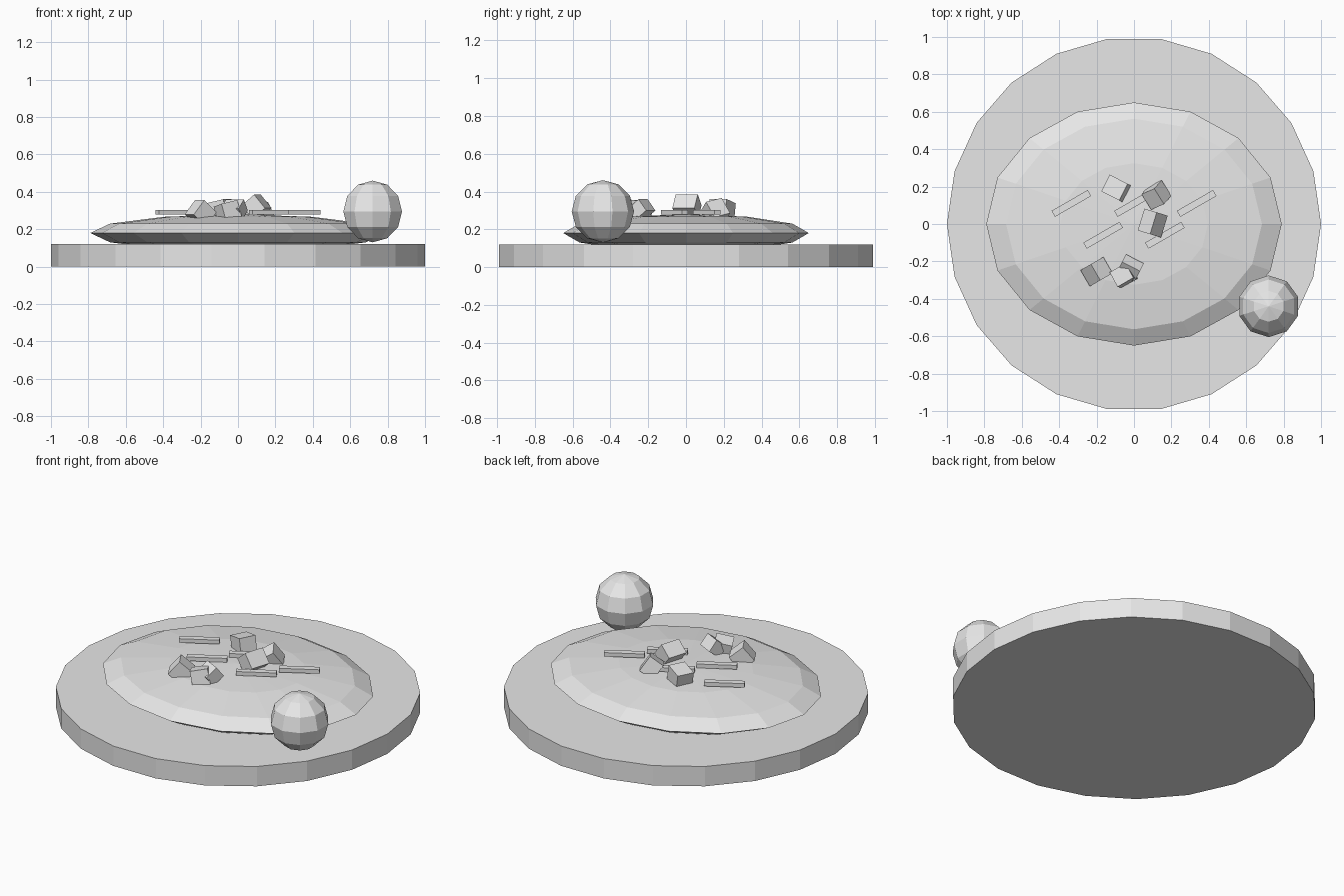
import bpy
from math import radians
from mathutils import Matrix, Vector

cube = bpy.data.objects.get("Cube")
if cube:
    bpy.data.objects.remove(cube, do_unlink=True)

# Single plain grey for every part
grey = bpy.data.materials.new("plain_grey")
grey.use_nodes = True
grey.diffuse_color = (0.8, 0.8, 0.8, 1)
grey.node_tree.nodes["Principled BSDF"].inputs["Base Color"].default_value = (0.8, 0.8, 0.8, 1)


def finish(name):
    obj = bpy.context.object
    obj.name = obj.data.name = name
    obj.data.materials.append(grey)
    return obj


def ball(name, segments, location, scale):
    bpy.ops.mesh.primitive_uv_sphere_add(segments=segments, ring_count=6, radius=1)
    obj = finish(name)
    obj.data.transform(Matrix.LocRotScale(Vector(location), None, Vector(scale)))
    return obj


def box(name, location, size, turn, tilt_x=0, tilt_y=0):
    bpy.ops.mesh.primitive_cube_add(size=1)
    obj = finish(name)
    rotation = (Matrix.Rotation(radians(turn), 3, 'Z')
                @ Matrix.Rotation(radians(tilt_x), 3, 'X')
                @ Matrix.Rotation(radians(tilt_y), 3, 'Y'))
    obj.data.transform(Matrix.LocRotScale(Vector(location), rotation, Vector(size)))
    return obj


# Round plate with a corner on the x axis
bpy.ops.mesh.primitive_cylinder_add(vertices=22, radius=1, depth=0.12)
plate = finish("plate")
plate.data.transform(Matrix.Translation((0, 0, 0.06)) @ Matrix.Rotation(radians(90), 4, 'Z'))

# Flattened mound of food and the ball at its edge
ball("food_mound", 16, (0, 0, 0.18), (0.79, 0.65, 0.1))
ball("side_ball", 10, (0.72, -0.44, 0.295), (0.165, 0.165, 0.165))

# Thin strips lying on the mound
for i, (x, y) in enumerate([(-0.335, 0.11), (0, 0.11), (0.335, 0.11),
                            (-0.165, -0.06), (0.165, -0.06)]):
    box(f"strip_{i + 1}", (x, y, 0.29), (0.223, 0.037, 0.024), 30)

# Tumbled chunks: location, size, turn, tilts
chunks = [
    ((-0.095, 0.19, 0.30), (0.11, 0.10, 0.10), -27, 0, -12),
    ((0.12, 0.155, 0.29), (0.09, 0.10, 0.10), 32, 12, -35),
    ((0.10, 0.005, 0.32), (0.09, 0.122, 0.095), -17, 0, -40),
    ((-0.20, -0.255, 0.285), (0.10, 0.10, 0.10), 30, 0, 40),
    ((-0.02, -0.235, 0.305), (0.107, 0.08, 0.075), -27, 38, 0),
    ((-0.055, -0.275, 0.295), (0.10, 0.09, 0.09), 28, -10, -12),
]
for i, (location, size, turn, tilt_x, tilt_y) in enumerate(chunks):
    box(f"chunk_{i + 1}", location, size, turn, tilt_x, tilt_y)
